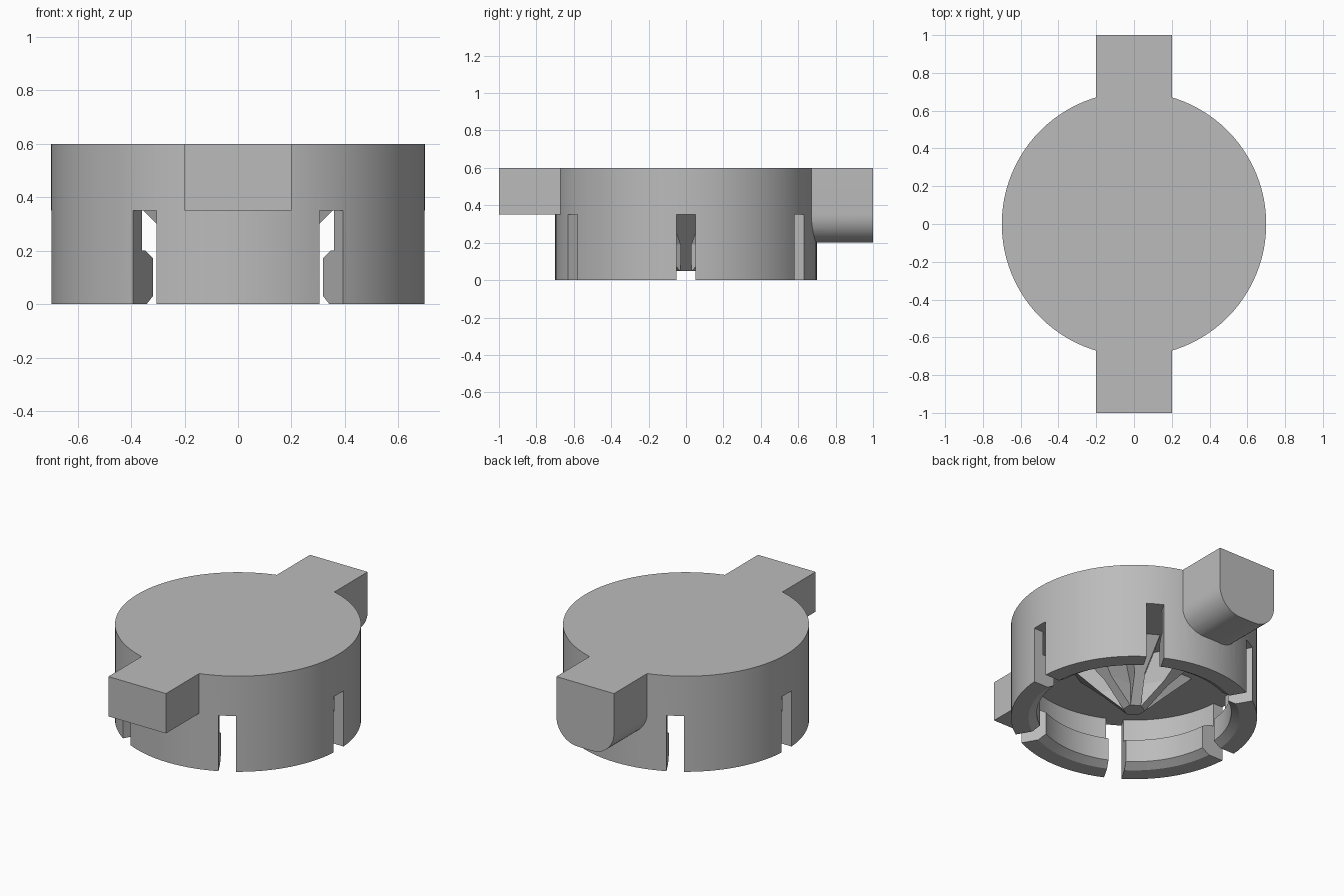
import bpy, bmesh, math
from mathutils import Matrix, Vector

cube = bpy.data.objects.get("Cube")
if cube:
    bpy.data.objects.remove(cube, do_unlink=True)

grey = bpy.data.materials.new("plain_grey")
grey.use_nodes = True
GREY = (0.5, 0.5, 0.5, 1)
grey.diffuse_color = GREY
grey.node_tree.nodes["Principled BSDF"].inputs["Base Color"].default_value = GREY

RADIUS, TOP, CEILING = 0.7, 0.6, 0.35
SLOTS = 6


def finish(name, bm):
    bmesh.ops.recalc_face_normals(bm, faces=bm.faces)
    mesh = bpy.data.meshes.new(name)
    bm.to_mesh(mesh)
    bm.free()
    mesh.materials.append(grey)
    obj = bpy.data.objects.new(name, mesh)
    bpy.context.collection.objects.link(obj)
    return obj


def loft(bm, start, end):
    """Closed solid between two matching outlines."""
    a = [bm.verts.new(p) for p in start]
    b = [bm.verts.new(p) for p in end]
    bm.faces.new(a)
    bm.faces.new(b[::-1])
    for i in range(len(a)):
        j = (i + 1) % len(a)
        bm.faces.new((a[i], b[i], b[j], a[j]))
    return a + b


def activate(obj):
    bpy.ops.object.select_all(action='DESELECT')
    obj.select_set(True)
    bpy.context.view_layer.objects.active = obj


def combine(target, tool, operation):
    activate(target)
    mod = target.modifiers.new(operation.lower(), 'BOOLEAN')
    mod.operation, mod.solver, mod.object = operation, 'EXACT', tool
    bpy.ops.object.modifier_apply(modifier=mod.name)
    bpy.data.objects.remove(tool, do_unlink=True)


# Cap with a thin skirt and an inner snap lip
profile = [(0, TOP), (RADIUS, TOP), (RADIUS, 0), (0.6, 0), (0.553, 0.03),
           (0.553, 0.172), (0.607, 0.2), (0.635, 0.2), (0.635, CEILING), (0, CEILING)]
bm = bmesh.new()
verts = [bm.verts.new((r, 0, z)) for r, z in profile]
edges = [bm.edges.new(pair) for pair in zip(verts, verts[1:])]
bmesh.ops.spin(bm, geom=verts + edges, cent=(0, 0, 0), axis=(0, 0, 1),
               angle=math.tau, steps=96, use_duplicate=False)
bmesh.ops.remove_doubles(bm, verts=bm.verts, dist=0.0001)
cap = finish("cap_body", bm)

# Slots that split the skirt into spring clips
bm = bmesh.new()
for i in range(SLOTS):
    place = (Matrix.Rotation(i * math.tau / SLOTS, 4, 'Z')
             @ Matrix.Translation((0.65, 0, CEILING / 2 - 0.1))
             @ Matrix.Diagonal((0.4, 0.1, CEILING + 0.2, 1)))
    bmesh.ops.create_cube(bm, size=1, matrix=place)
cutter = finish("slot_cutter", bm)
cutter.hide_render = True
combine(cap, cutter, 'DIFFERENCE')


# Tabs: square at the front, deeper with rounded lower corners at the back
def add_tab(name, outline, y0, y1):
    bm = bmesh.new()
    loft(bm, [(x, y0, z) for x, z in outline], [(x, y1, z) for x, z in outline])
    combine(cap, finish(name, bm), 'UNION')


HALF, ROUND, LOW = 0.2, 0.15, 0.2
square = [(-HALF, TOP), (-HALF, CEILING), (HALF, CEILING), (HALF, TOP)]
rounded = [(-HALF, TOP)]
for side, first in ((-1, math.pi), (1, 1.5 * math.pi)):
    for k in range(13):
        a = first + k * math.pi / 24
        rounded.append((side * (HALF - ROUND) + ROUND * math.cos(a),
                        LOW + ROUND + ROUND * math.sin(a)))
rounded.append((HALF, TOP))
add_tab("front_tab", square, -1, -0.645)
add_tab("back_tab", rounded, 0.645, 1)
activate(cap)
bpy.ops.object.shade_smooth_by_angle(angle=math.radians(25))

# Six sloping ribs under the ceiling, flared where they meet it
section = [(-0.03, 0.05), (0.03, 0.05), (0.03, 0.19),
           (0.09, CEILING + 0.005), (-0.09, CEILING + 0.005), (-0.03, 0.19)]
bm = bmesh.new()
for i in range(SLOTS):
    rib = loft(bm, [(0, y, z) for y, z in section],
               [(z + 0.005, y, z) for y, z in section])
    bmesh.ops.rotate(bm, verts=rib, cent=Vector(),
                     matrix=Matrix.Rotation(i * math.tau / SLOTS, 3, 'Z'))
finish("centre_ribs", bm)
